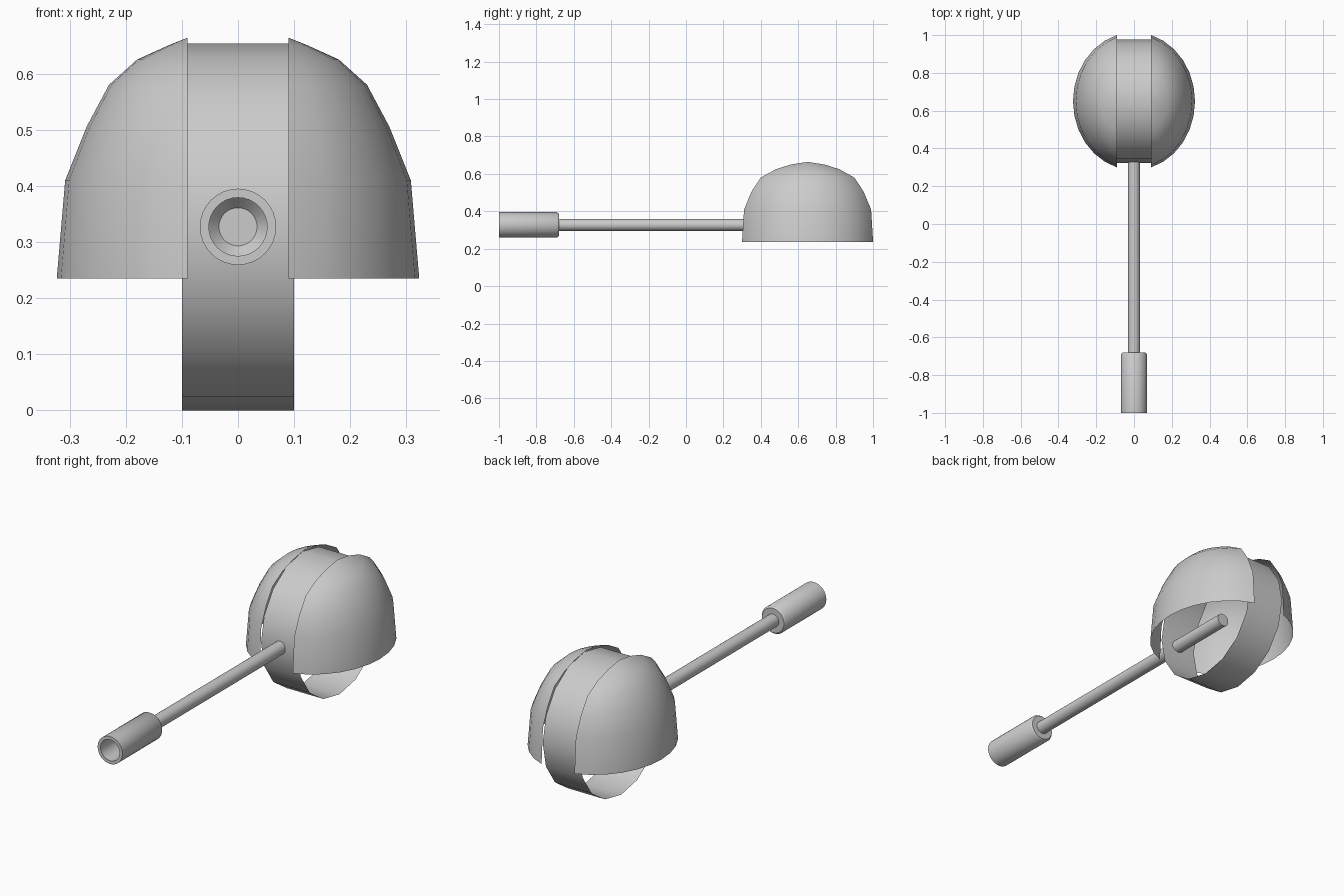
import bpy, bmesh
from math import cos, sin, pi, acos, radians

if "Cube" in bpy.data.objects:
    bpy.data.objects.remove(bpy.data.objects["Cube"])

CY, CZ = 0.65, 0.327   # centre of the head


def make(name, verts, faces, angle=40):
    me = bpy.data.meshes.new(name)
    me.from_pydata(verts, [], faces)
    bm = bmesh.new()
    bm.from_mesh(me)
    bmesh.ops.remove_doubles(bm, verts=bm.verts, dist=1e-5)
    bmesh.ops.recalc_face_normals(bm, faces=bm.faces)
    bm.to_mesh(me)
    bm.free()
    ob = bpy.data.objects.new(name, me)
    bpy.context.collection.objects.link(ob)
    bpy.ops.object.select_all(action='DESELECT')
    ob.select_set(True)
    bpy.context.view_layer.objects.active = ob
    bpy.ops.object.shade_smooth_by_angle(angle=radians(angle))
    return ob


def lathe_y(name, profile, n=32):
    """Revolve (radius, y) points around the handle axis."""
    verts = [(r * cos(2 * pi * k / n), y, CZ + r * sin(2 * pi * k / n))
             for r, y in profile for k in range(n)]
    faces = [(i * n + k, i * n + (k + 1) % n, (i + 1) * n + (k + 1) % n, (i + 1) * n + k)
             for i in range(len(profile) - 1) for k in range(n)]
    faces += [tuple(range(n)), tuple(range((len(profile) - 1) * n, len(profile) * n))]
    return make(name, verts, faces)


# open centre band, a thin hoop around the x axis
N = 16
R = 0.327
band = [(x, CY + R * sin(2 * pi * k / N), CZ + R * cos(2 * pi * k / N))
        for x in (-0.1, 0.1) for k in range(N)]
make("centre_band", band, [(k, (k + 1) % N, N + (k + 1) % N, N + k) for k in range(N)])

# side shells: levels of (z, x radius, y radius), cut off at x = 0.09
CUT, M = 0.09, 12
levels = [(0.235, 0.323, 0.365), (0.41, 0.308, 0.355), (0.505, 0.27, 0.318),
          (0.58, 0.23, 0.272), (0.625, 0.18, 0.196), (0.65, 0.125, 0.13),
          (0.664, 0.09, 0.09)]
for side, name in ((1, "right_shell"), (-1, "left_shell")):
    verts, faces = [], []
    for z, a, b in levels:
        t = acos(min(1, CUT / a))
        for k in range(M + 1):
            th = -t + 2 * t * k / M
            verts.append((side * a * cos(th), CY + b * sin(th), z))
    W = M + 1
    for i in range(len(levels) - 1):
        for k in range(M):
            p = i * W + k
            if i == len(levels) - 2:
                faces.append((p, p + 1, (i + 1) * W))
            else:
                faces.append((p, p + 1, p + W + 1, p + W))
    # the top level collapses to one point
    verts = verts[:(len(levels) - 1) * W + 1]
    make(name, verts, faces)

# rod running into the middle of the head
lathe_y("rod", [(0.032, -0.72), (0.032, 0.66)], 24)

# hollow grip
lathe_y("grip", [(0.032, -0.68), (0.06, -0.68), (0.068, -0.69), (0.068, -1.0),
                 (0.052, -1.0), (0.052, -0.75), (0.034, -0.73)])
